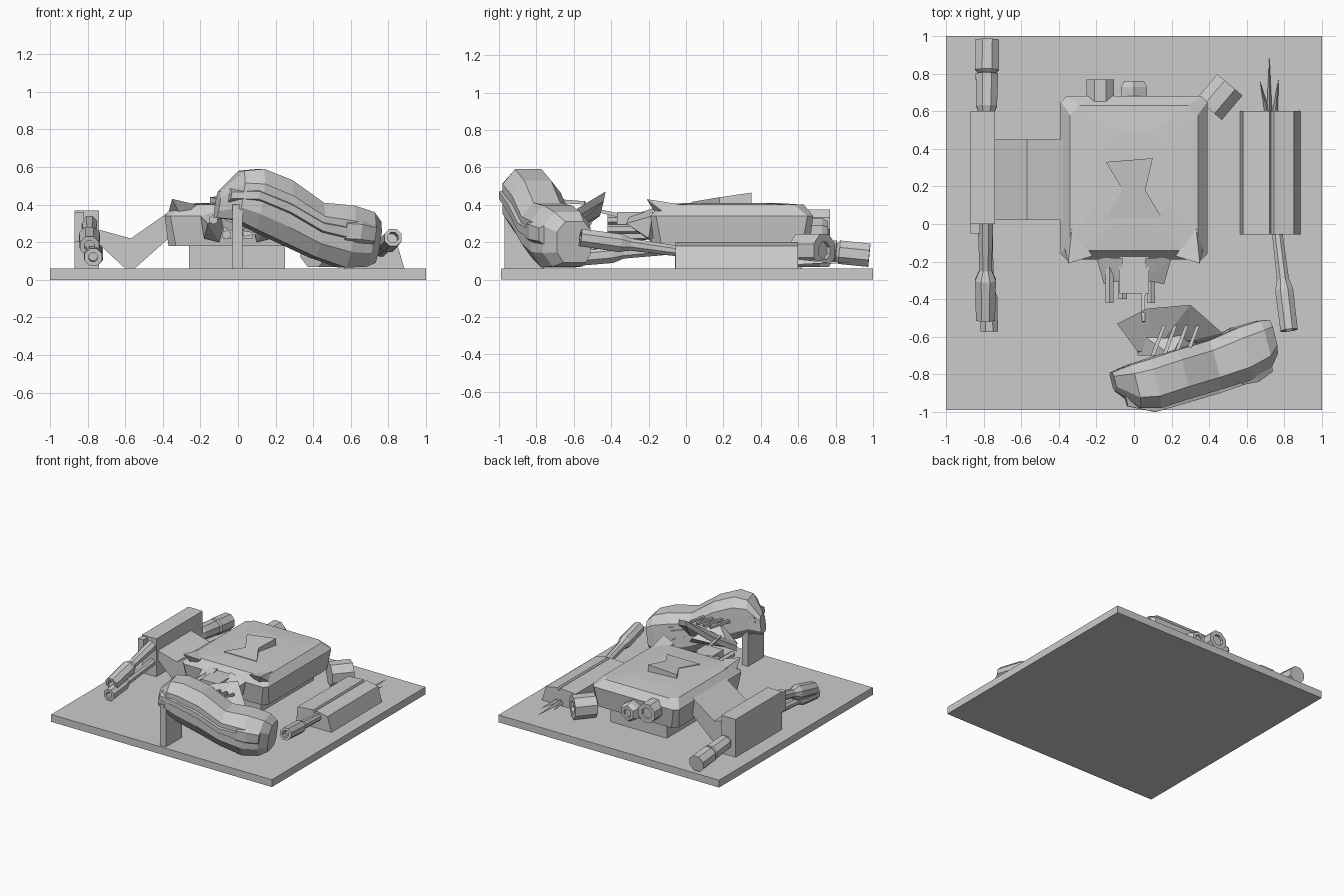
import bpy, bmesh, math
from mathutils import Vector

cube = bpy.data.objects.get("Cube")
if cube:
    bpy.data.objects.remove(cube, do_unlink=True)

grey = bpy.data.materials.new("plain_grey")
grey.use_nodes = True
GREY = (0.6, 0.6, 0.6, 1)
grey.diffuse_color = GREY
grey.node_tree.nodes["Principled BSDF"].inputs["Base Color"].default_value = GREY


def finish(name, bm):
    bmesh.ops.recalc_face_normals(bm, faces=bm.faces)
    me = bpy.data.meshes.new(name)
    bm.to_mesh(me)
    bm.free()
    me.materials.append(grey)
    ob = bpy.data.objects.new(name, me)
    bpy.context.collection.objects.link(ob)
    return ob


def loft(name, rings):
    """Skin closed rings of equal length and cap both ends."""
    bm = bmesh.new()
    rows = [[bm.verts.new(p) for p in r] for r in rings]
    n = len(rows[0])
    for a, b in zip(rows, rows[1:]):
        for i in range(n):
            j = (i + 1) % n
            bm.faces.new((a[i], a[j], b[j], b[i]))
    bm.faces.new(rows[0])
    bm.faces.new(rows[-1])
    return finish(name, bm)


def box(name, x0, x1, y0, y1, z0, z1):
    return loft(name, [[(x0, y0, z), (x1, y0, z), (x1, y1, z), (x0, y1, z)] for z in (z0, z1)])


def prism(name, profile, y0, y1):
    return loft(name, [[(x, y, z) for x, z in profile] for y in (y0, y1)])


def hull(name, pts):
    bm = bmesh.new()
    for p in pts:
        bm.verts.new(p)
    bmesh.ops.convex_hull(bm, input=bm.verts)
    return finish(name, bm)


def rod(name, a, b, steps, sides=8, bore=0.0):
    """Faceted rod from a to b; steps are (fraction, radius), bore sinks a hole in the end."""
    a, b = Vector(a), Vector(b)
    q = (b - a).to_track_quat('Z', 'Y')
    steps = list(steps)
    if bore:
        steps += [(1, bore), (0.88, bore)]
    rings = []
    for t, r in steps:
        rings.append([a.lerp(b, t) + q @ Vector((r * math.cos(k), r * math.sin(k), 0))
                      for k in (math.tau * (i + .5) / sides for i in range(sides))])
    return loft(name, rings)


# base plate
box("base_plate", -1, 1, -0.99, 1, 0, 0.06)


# torso with chamfered corners and a bevelled top
def torso_ring(inset, cut, z):
    x, y0, y1 = 0.39 - inset, -0.19 + inset, 0.68 - inset
    return [(-x + cut, y0, z), (x - cut, y0, z), (x, y0 + cut, z), (x, y1 - cut, z),
            (x - cut, y1, z), (-x + cut, y1, z), (-x, y1 - cut, z), (-x, y0 + cut, z)]


loft("torso", [torso_ring(0.02, 0.04, 0.18), torso_ring(0, 0.03, 0.34),
               torso_ring(0.05, 0.05, 0.40), torso_ring(0.2, 0.1, 0.41)])
box("torso_underside", -0.26, 0.25, -0.06, 0.62, 0.06, 0.2)

# pointed collar tips on the neck end
for side, name in ((-1, "right"), (1, "left")):
    hull(name + "_collar", [(side * 0.37, -0.12, 0.36), (side * 0.35, -0.21, 0.43),
                            (side * 0.22, -0.17, 0.40), (side * 0.33, -0.02, 0.40),
                            (side * 0.3, -0.15, 0.33)])

# raised hourglass emblem
loft("chest_emblem", [[(-0.15, 0.03, z), (0.15, 0.03, z), (0.06, 0.18, z + d),
                       (0.1, 0.35, z + 2 * d), (-0.15, 0.33, z + d), (-0.06, 0.18, z)]
                      for z, d in ((0.40, 0), (0.415, 0.025))])

# hip sockets and loose joint at the rear of the torso
rod("right_hip_socket", (-0.18, 0.6, 0.3), (-0.18, 0.77, 0.3), [(0, .08), (1, .08)], 8, 0.045)
rod("centre_hip_socket", (0, 0.6, 0.25), (0, 0.76, 0.25), [(0, .08), (.8, .08), (1, .06)], 6, 0.035)
rod("loose_joint", (0.40, 0.61, 0.155), (0.51, 0.74, 0.155), [(0, .095), (1, .095)], 8, 0.05)

# neck with broken struts
box("neck_block", -0.08, 0.08, -0.37, -0.15, 0.22, 0.36)
for side, name in ((-1, "right"), (1, "left")):
    hull(name + "_neck_flare", [(side * 0.2, -0.18, 0.34), (side * 0.16, -0.32, 0.30),
                                (side * 0.06, -0.18, 0.38), (side * 0.06, -0.3, 0.34),
                                (side * 0.1, -0.18, 0.2), (side * 0.18, -0.2, 0.22)])
for i, (x, y, z) in enumerate(((-0.13, -0.42, 0.32), (-0.06, -0.40, 0.24), (0.09, -0.42, 0.27))):
    rod("neck_strut_%d" % (i + 1), (x, -0.2, z), (x, y, z), [(0, .025), (1, .025)], 6)
rod("neck_cable", (0.05, -0.3, 0.33), (0.05, -0.52, 0.38), [(0, .015), (1, .012)], 4)

# right shoulder and upper arm, pinched in the middle
prism("right_shoulder", [(-0.75, 0.27), (-0.57, 0.22), (-0.37, 0.36), (-0.37, 0.22),
                         (-0.55, 0.06), (-0.60, 0.06), (-0.75, 0.2)], 0.02, 0.45)

# right forearm, hand and rear barrel
box("right_forearm", -0.87, -0.74, 0, 0.6, 0.06, 0.37)
box("right_wrist", -0.87, -0.82, -0.05, 0.05, 0.2, 0.36)
rod("right_upper_barrel", (-0.79, 0.02, 0.30), (-0.79, -0.51, 0.18),
    [(0, .045), (.5, .035), (.6, .06), (1, .055)], 8, 0.03)
rod("right_lower_barrel", (-0.78, 0.02, 0.17), (-0.77, -0.57, 0.12),
    [(0, .03), (.6, .03), (.7, .05), (1, .05)], 8, 0.025)
rod("right_rear_barrel", (-0.785, 0.58, 0.17), (-0.78, 0.98, 0.13),
    [(0, .04), (.12, .06), (.55, .065), (.56, .05), (.6, .068), (1, .068)], 8)

# left arm panel with a lengthwise groove, its barrel and torn wires
prism("left_arm_panel", [(0.565, 0.06), (0.58, 0.19), (0.72, 0.2), (0.73, 0.175), (0.745, 0.2),
                         (0.85, 0.18), (0.885, 0.06)], -0.055, 0.6)
rod("left_barrel", (0.76, -0.03, 0.15), (0.825, -0.565, 0.225),
    [(0, .03), (.5, .035), (.6, .052), (1, .05)], 8, 0.03)
for i, (x0, x1, y) in enumerate(((0.72, 0.72, 0.89), (0.71, 0.67, 0.76), (0.75, 0.77, 0.78))):
    hull("torn_wire_%d" % (i + 1), [(x0 - .015, 0.59, 0.08), (x0 + .015, 0.59, 0.08),
                                    (x0, 0.59, 0.11), (x1, y, 0.09)])


# helmet skinned through tilted sections
def head_ring(x, y, z, d, h):
    out = []
    for u, v in ((-1, -.5), (-.6, -1), (.7, -1), (1, -.6), (1, .6), (.6, 1), (-.5, 1), (-1, .5)):
        out.append((x - 0.25 * u * d + 0.15 * v * h, y + u * d, z + v * h))
    return out


loft("head_shell", [head_ring(*s) for s in (
    (-0.11, -0.84, 0.40, .05, .07), (0.0, -0.865, 0.45, .115, .13), (0.1, -0.85, 0.43, .13, .16),
    (0.25, -0.80, 0.365, .13, .165), (0.42, -0.75, 0.265, .13, .145),
    (0.58, -0.69, 0.23, .14, .165), (0.69, -0.64, 0.215, .125, .145), (0.735, -0.60, 0.2, .09, .11))])

# protruding brow band, with slotted pads at each end
loft("brow_band", [head_ring(*s) for s in (
    (-0.06, -0.87, 0.45, .10, .035), (0.08, -0.865, 0.45, .135, .04),
    (0.25, -0.81, 0.38, .14, .04), (0.42, -0.76, 0.28, .14, .04), (0.56, -0.70, 0.25, .15, .05))])
loft("cheek_pad", [head_ring(*s) for s in (
    (0.54, -0.71, 0.26, .145, .08), (0.62, -0.69, 0.255, .15, .08), (0.70, -0.65, 0.24, .135, .07))])
box("head_support", -0.03, 0.025, -0.97, -0.76, 0.06, 0.4)

# hollow face shell behind the helmet
outer = [(-0.09, -0.53, 0.33), (0.07, -0.45, 0.39), (0.3, -0.43, 0.47), (0.47, -0.58, 0.38)]
inner = [(0.02, -0.68, 0.28), (0.12, -0.66, 0.3), (0.3, -0.62, 0.32), (0.4, -0.64, 0.27)]
for i in range(3):
    quad = outer[i:i + 2] + inner[i:i + 2]
    hull("face_panel_%d" % (i + 1), quad + [(x + .01, y - .01, z - .05) for x, y, z in quad])
for i in range(4):
    x = 0.1 + 0.06 * i
    rod("face_rib_%d" % (i + 1), (x, -0.7, 0.42), (x + .06, -0.54, 0.41), [(0, .015), (1, .012)], 4)
hull("chin_wedge", [(0.02, -0.7, 0.26), (0.4, -0.62, 0.2), (0.3, -0.5, 0.3),
                    (0.0, -0.56, 0.28), (0.2, -0.7, 0.4)])
